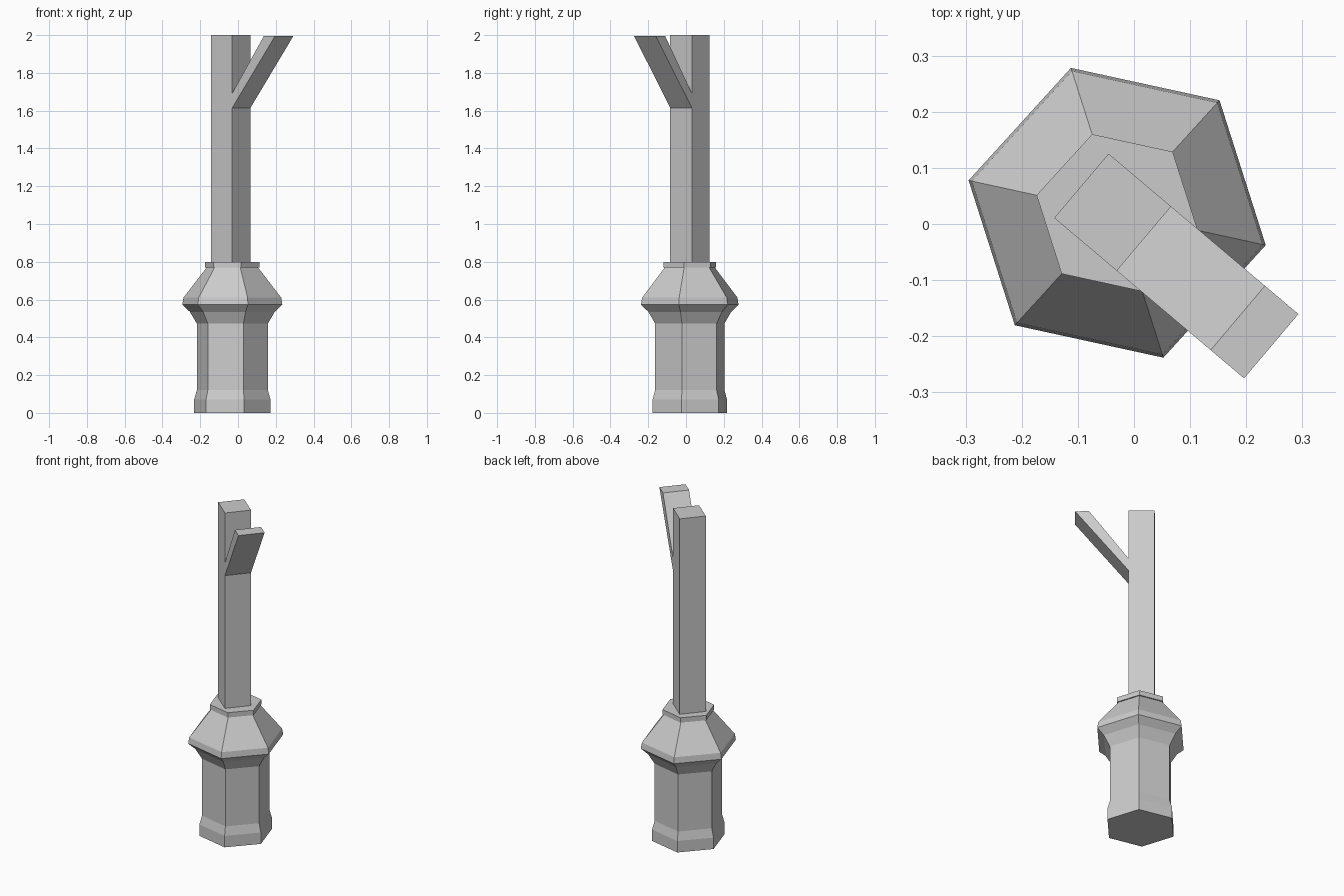
import bpy, bmesh
from math import cos, sin, radians, pi
from mathutils import Matrix

cube = bpy.data.objects.get("Cube")
if cube:
    bpy.data.objects.remove(cube, do_unlink=True)

grey = bpy.data.materials.new("stone_grey")
grey.use_nodes = True
colour = (0.6, 0.6, 0.6, 1)
grey.diffuse_color = colour
grey.node_tree.nodes["Principled BSDF"].inputs["Base Color"].default_value = colour


def finish(name, bm, location, turn):
    bmesh.ops.recalc_face_normals(bm, faces=bm.faces)
    mesh = bpy.data.meshes.new(name)
    bm.to_mesh(mesh)
    bm.free()
    mesh.materials.append(grey)
    obj = bpy.data.objects.new(name, mesh)
    obj.location = location
    obj.rotation_euler.z = radians(turn)
    bpy.context.collection.objects.link(obj)


def hex_turning(name, profile):
    """Six-sided solid from (radius, height) pairs, capped at both ends."""
    bm = bmesh.new()
    rings = [[bm.verts.new((r * cos(i * pi / 3), r * sin(i * pi / 3), z))
              for i in range(6)] for r, z in profile]
    for low, high in zip(rings, rings[1:]):
        for i in range(6):
            j = (i + 1) % 6
            bm.faces.new((low[i], low[j], high[j], high[i]))
    bm.faces.new(rings[0])
    bm.faces.new(rings[-1])
    finish(name, bm, (-0.03, 0.02, 0), -12.3)


def extruded_outline(name, outline, width):
    """Side outline in (outward, height), extruded across the post."""
    bm = bmesh.new()
    face = bm.faces.new([bm.verts.new((x, -width / 2, z)) for x, z in outline])
    out = bmesh.ops.extrude_face_region(bm, geom=[face])
    moved = [v for v in out["geom"] if isinstance(v, bmesh.types.BMVert)]
    bmesh.ops.translate(bm, verts=moved, vec=(0, width, 0))
    finish(name, bm, (-0.038, 0.021, 0), -40.2)


# Footed base swelling into a wide rim, then tapering to the neck
hex_turning("pedestal", [(0.207, 0), (0.207, 0.07), (0.192, 0.122), (0.192, 0.472),
                         (0.23, 0.535), (0.271, 0.573), (0.265, 0.61), (0.135, 0.775)])
hex_turning("collar", [(0.147, 0.77), (0.147, 0.8)])

# Square post and the slanted branch rising from its outer face
half = 0.073
extruded_outline("post", [(-half, 0.78), (half, 0.78), (half, 2), (-half, 2)], 0.15)
extruded_outline("branch", [(half, 1.615), (half + 0.297, 1.995),
                            (half + 0.219, 1.995), (half, 1.692)], 0.15)
